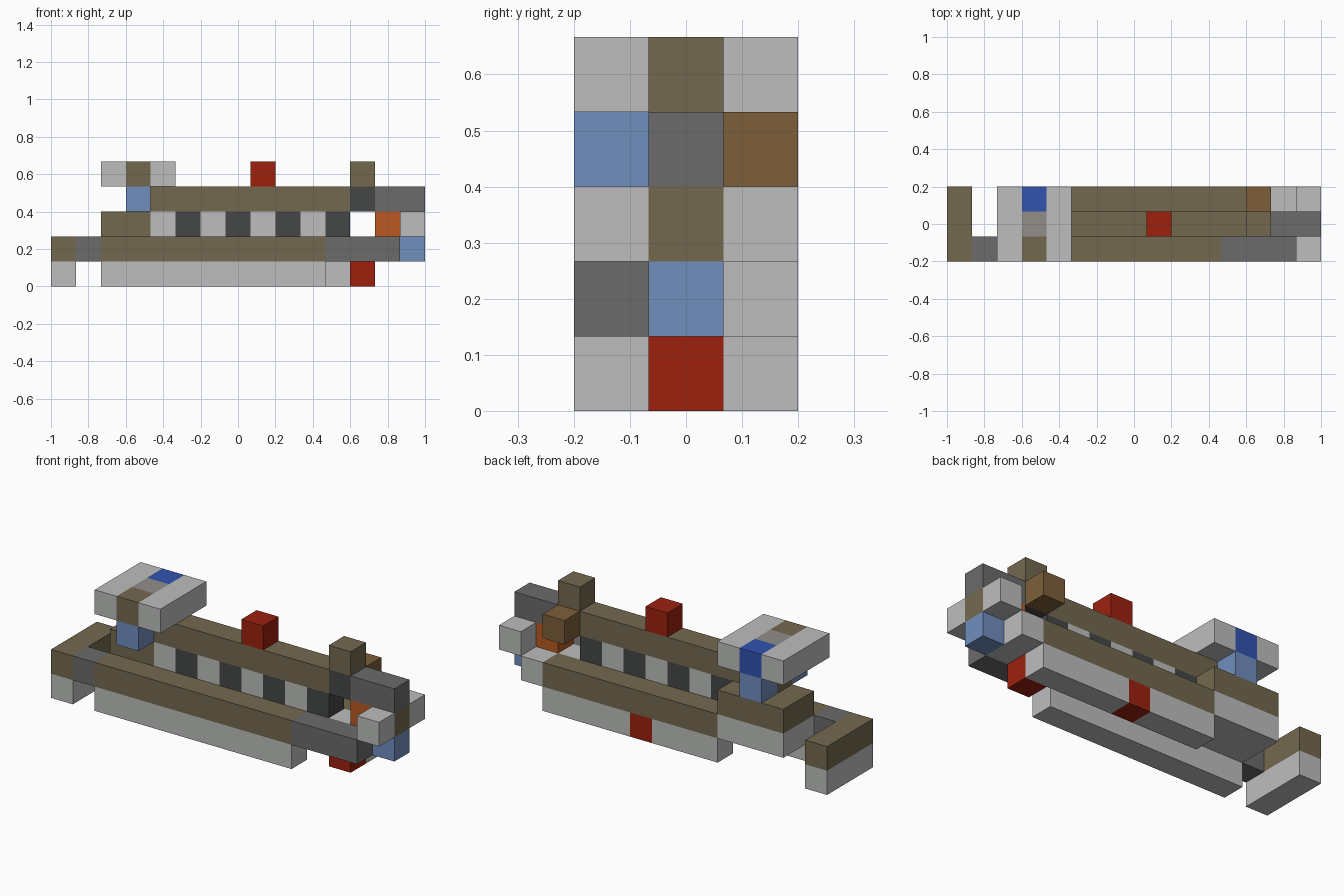
import bpy

cube = bpy.data.objects.get("Cube")
if cube:
    bpy.data.objects.remove(cube, do_unlink=True)

UNIT = 2 / 15  # side of one block


def material(name, *rgb):
    """Make a flat colour from display values, stored as linear."""
    linear = [((c / 255 + 0.055) / 1.055) ** 2.4 for c in rgb] + [1]
    mat = bpy.data.materials.new(name)
    mat.use_nodes = True
    mat.diffuse_color = linear
    bsdf = next(n for n in mat.node_tree.nodes if n.type == 'BSDF_PRINCIPLED')
    bsdf.inputs["Base Color"].default_value = linear
    bsdf.inputs["Roughness"].default_value = 0.8
    return mat


light = material("light_grey", 188, 190, 188)
brown = material("olive_brown", 116, 105, 80)
grey = material("mid_grey", 107, 107, 107)
dark = material("dark_grey", 69, 70, 70)
red = material("red", 157, 33, 15)
pale_blue = material("pale_blue", 113, 141, 190)
blue = material("deep_blue", 50, 83, 175)
tan = material("tan_brown", 125, 95, 58)
orange = material("orange", 186, 90, 35)
warm = material("warm_grey", 146, 142, 138)


def block(name, mat, start, size=(1, 1, 1)):
    """Box on the block grid: start cell (along, back, up) and size in cells."""
    origin = (-7.5, -1.5, 0)
    centre = [(o + s + n / 2) * UNIT for o, s, n in zip(origin, start, size)]
    bpy.ops.mesh.primitive_cube_add(size=1, location=centre)
    obj = bpy.context.object
    obj.name = name
    for v in obj.data.vertices:
        v.co = [c * n * UNIT for c, n in zip(v.co, size)]
    obj.data.materials.append(mat)
    return obj


# Cross piece at the end, with its link to the hull
block("tail_base", light, (0, 0, 0), (1, 3, 1))
block("tail_top", brown, (0, 0, 1), (1, 3, 1))
block("tail_link", grey, (1, 0, 1))

# Two staggered side hulls, each with a deck
block("front_hull", light, (2, 0, 0), (9, 1, 1))
block("front_deck", brown, (2, 0, 1), (9, 1, 1))
block("front_rail", grey, (11, 0, 1), (3, 1, 1))
block("back_hull_a", light, (5, 2, 0), (3, 1, 1))
block("back_hull_marker", red, (8, 2, 0))
block("back_hull_b", light, (9, 2, 0), (4, 1, 1))
block("back_deck", brown, (5, 2, 1), (8, 1, 1))
block("back_deck_end", light, (13, 2, 1))

# Core and raised rear box
block("core", light, (2, 1, 1), (12, 1, 1))
block("rear_box_base", light, (2, 2, 1), (3, 1, 1))
block("rear_box_top", brown, (2, 2, 2), (3, 1, 1))
block("rear_box_front", brown, (2, 1, 2), (2, 1, 1))

# Row of alternating wall and window blocks under the roof beam
for i in range(4, 12):
    name, mat = ("window", dark) if i % 2 else ("wall", light)
    block(f"{name}_{i}", mat, (i, 1, 2))
block("roof_beam", brown, (3, 1, 3), (9, 1, 1))
block("beacon", red, (8, 1, 4))

# Wide top plate on its supports
for j in (0, 2):
    block(f"plate_support_{j}", pale_blue, (3, j, 3))
for i in (2, 4):
    block(f"top_plate_{i}", light, (i, 0, 4), (1, 3, 1))
for j, mat in enumerate((brown, warm, blue)):
    block(f"top_plate_stripe_{j}", mat, (3, j, 4))

# Nose cluster
block("nose_keel", red, (12, 1, 0))
block("nose_tip", pale_blue, (14, 1, 1))
block("nose_core", orange, (13, 1, 2))
block("nose_cap", brown, (14, 1, 2))
for j in (0, 2):
    block(f"nose_side_{j}", light, (14, j, 2))
block("mast_base", dark, (12, 1, 3))
block("mast", brown, (12, 1, 4))
block("mast_side", tan, (12, 2, 3))
block("nose_beam", grey, (13, 1, 3), (2, 1, 1))
